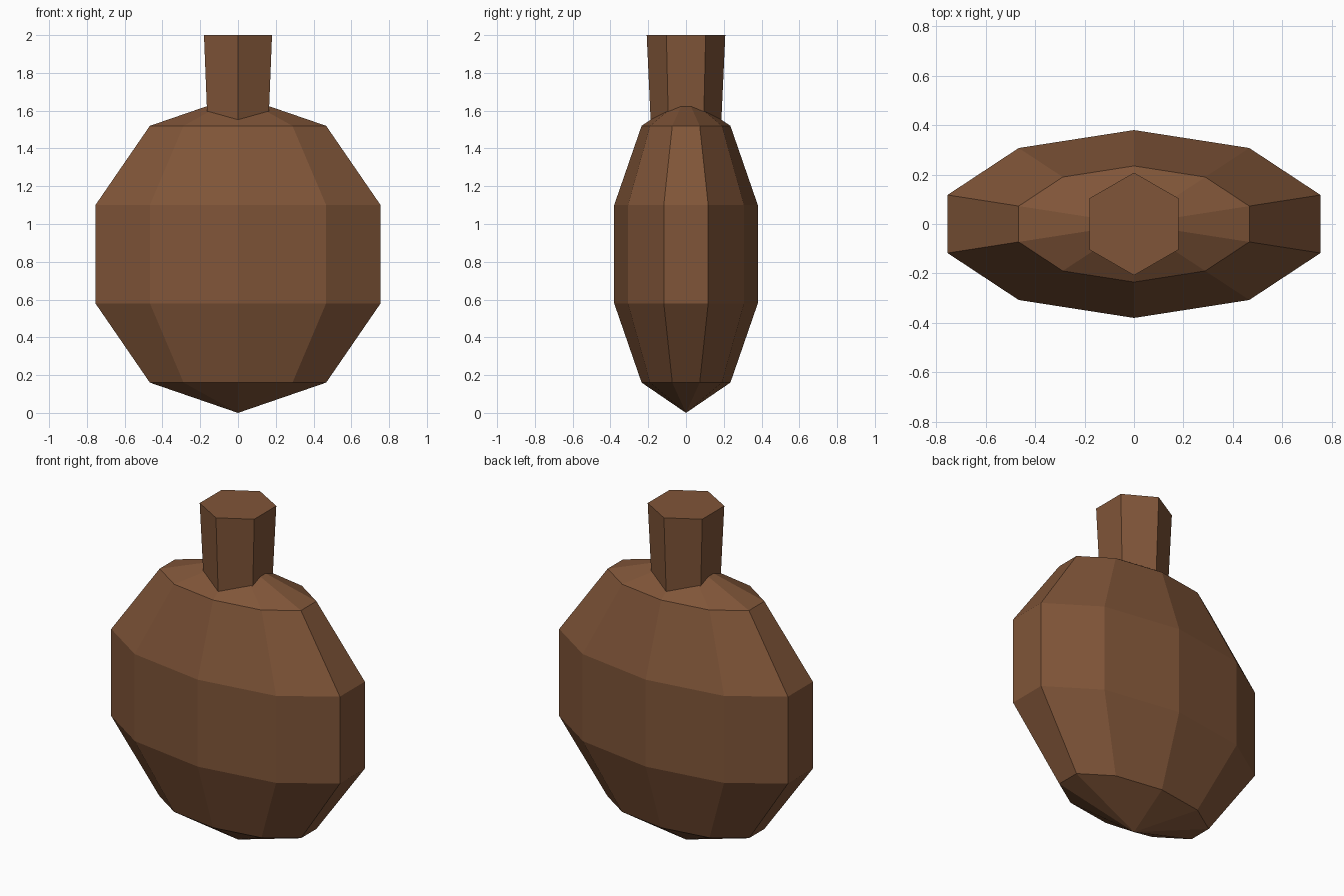
import bpy

cube = bpy.data.objects.get("Cube")
if cube:
    bpy.data.objects.remove(cube, do_unlink=True)

# Brown leather colour shared by both parts
brown = bpy.data.materials.new("brown")
brown.use_nodes = True
colour = (0.216, 0.091, 0.040, 1)
brown.diffuse_color = colour
brown.node_tree.nodes["Principled BSDF"].inputs["Base Color"].default_value = colour


def finish(name):
    obj = bpy.context.object
    obj.name = name
    obj.data.materials.append(brown)
    bpy.ops.object.transform_apply(location=False, rotation=True, scale=True)
    bpy.ops.object.shade_flat()
    return obj


# Flattened low-poly body, with a corner on the front and back
bpy.ops.mesh.primitive_uv_sphere_add(segments=10, ring_count=5, radius=1,
                                     location=(0, 0, 0.84))
bpy.context.object.scale = (0.835, 0.4, 0.84)
finish("flask_body")

# Six-sided neck, flaring slightly to the top and sunk into the body
bottom, top = 1.48, 2.0
bpy.ops.mesh.primitive_cone_add(vertices=6, radius1=0.184, radius2=0.208,
                                depth=top - bottom,
                                location=(0, 0, (bottom + top) / 2))
finish("flask_neck")
